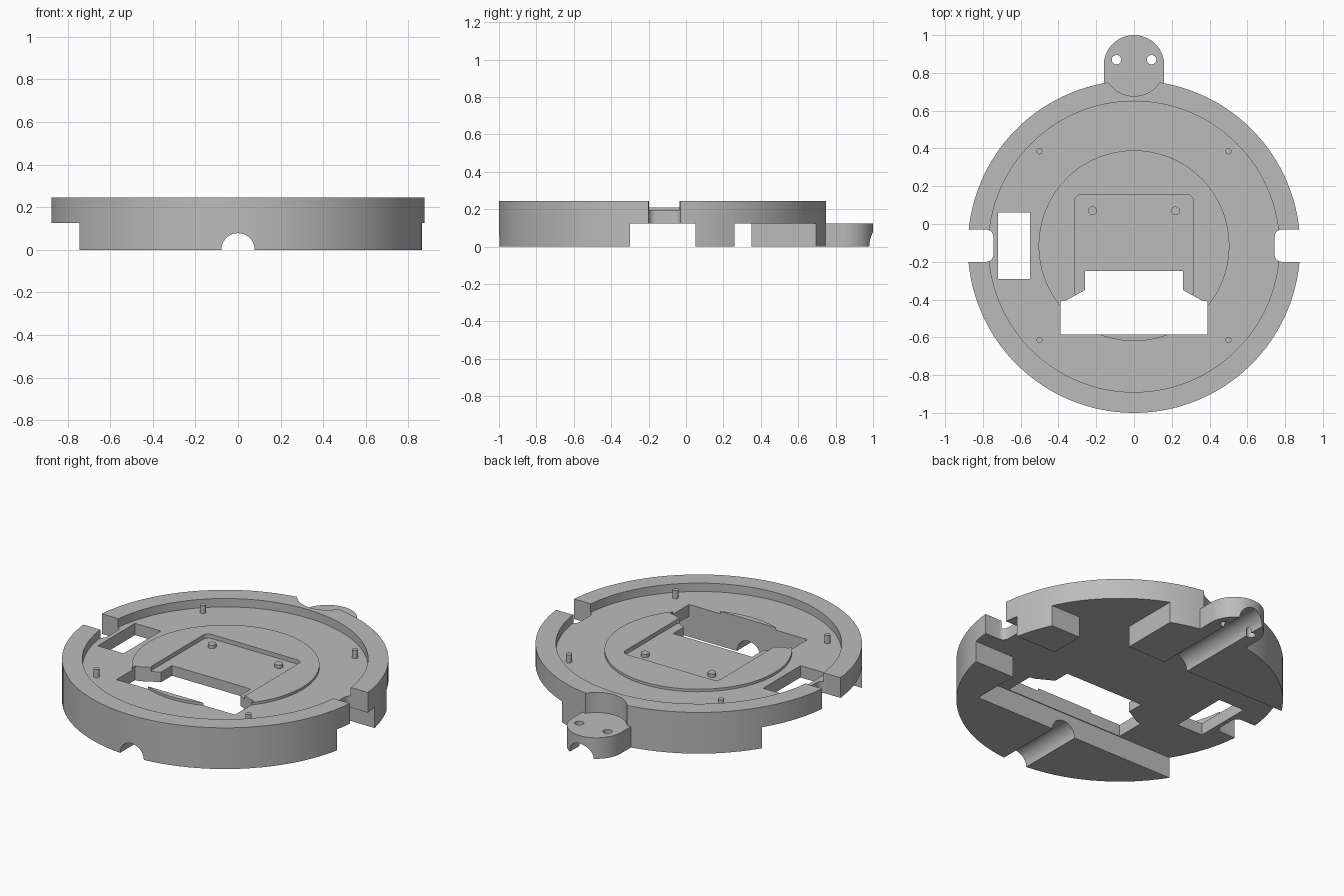
import bpy, bmesh, math

if "Cube" in bpy.data.objects:
    bpy.data.objects.remove(bpy.data.objects["Cube"], do_unlink=True)

grey = bpy.data.materials.new("plain grey")
grey.use_nodes = True
colour = (0.5, 0.5, 0.5, 1)
grey.diffuse_color = colour
grey.node_tree.nodes["Principled BSDF"].inputs["Base Color"].default_value = colour

CY = -0.12            # centre of the round housing
TOP, CEIL, FLOOR, PAD = 0.245, 0.125, 0.195, 0.21


def prism(name, outline, z0, z1):
    """Extrude a flat outline from z0 to z1."""
    bm = bmesh.new()
    face = bm.faces.new([bm.verts.new((x, y, z0)) for x, y in outline])
    ext = bmesh.ops.extrude_face_region(bm, geom=[face])["geom"]
    bmesh.ops.translate(bm, vec=(0, 0, z1 - z0),
                        verts=[v for v in ext if isinstance(v, bmesh.types.BMVert)])
    bmesh.ops.recalc_face_normals(bm, faces=bm.faces)
    me = bpy.data.meshes.new(name)
    bm.to_mesh(me)
    bm.free()
    me.materials.append(grey)
    ob = bpy.data.objects.new(name, me)
    bpy.context.collection.objects.link(ob)
    return ob


def arc(x, y, r, a0=0, a1=360, n=24):
    full = a1 - a0 == 360
    steps = [math.radians(a0 + (a1 - a0) * i / n) for i in range(n if full else n + 1)]
    return [(x + r * math.cos(a), y + r * math.sin(a)) for a in steps]


def rect(x0, x1, y0, y1, r=0):
    if not r:
        return [(x0, y0), (x1, y0), (x1, y1), (x0, y1)]
    return (arc(x0 + r, y0 + r, r, 180, 270, 6) + arc(x1 - r, y0 + r, r, 270, 360, 6)
            + arc(x1 - r, y1 - r, r, 0, 90, 6) + arc(x0 + r, y1 - r, r, 90, 180, 6))


def combine(target, tool, operation="DIFFERENCE"):
    """Apply a boolean and discard the tool."""
    mod = target.modifiers.new("bool", "BOOLEAN")
    mod.operation, mod.object, mod.solver = operation, tool, "EXACT"
    bpy.context.view_layer.objects.active = target
    bpy.ops.object.modifier_apply(modifier=mod.name)
    bpy.data.objects.remove(tool, do_unlink=True)


def smooth(ob):
    bpy.ops.object.select_all(action="DESELECT")
    ob.select_set(True)
    bpy.context.view_layer.objects.active = ob
    bpy.ops.object.shade_smooth_by_angle(angle=math.radians(30))


# Round housing with the shallow tray and the clearance above the cable tab
body = prism("round_housing", arc(0, CY, 0.88, n=128), 0, TOP)
combine(body, prism("tray", arc(0, CY, 0.77, n=128), FLOOR, 0.4))
combine(body, prism("tab_clearance", arc(0, 0.84, 0.163, n=48), CEIL, 0.4))

# Cable tab at the back
tab = [(-0.16, 0.6), (0.16, 0.6)] + arc(0, 0.84, 0.16, 0, 180, 32)
combine(body, prism("cable_tab", tab, 0, CEIL), "UNION")

# Raised central disc and its rounded pocket
combine(body, prism("central_disc", arc(0, -0.115, 0.505, n=96), 0.18, PAD), "UNION")
combine(body, prism("pocket", rect(-0.315, 0.315, -0.39, 0.155, 0.035), 0.185, 0.4))

# Hollow underside, leaving feet at the front, back and right rim
hollow = [(0.6, -0.59), (0.6, -0.3), (1, -0.3), (1, 0.05), (0.6, 0.05), (0.6, 0.26),
          (1, 0.26), (1, 1), (0.33, 1), (0.33, 0.35), (-1, 0.35), (-1, -0.59)]
combine(body, prism("hollow", hollow, -0.1, CEIL))

# Stepped centre opening
half = [(0.39, -0.585), (0.39, -0.41), (0.36, -0.405), (0.26, -0.35), (0.26, -0.25)]
opening = half + [(-x, y) for x, y in reversed(half)]
combine(body, prism("opening", opening, 0.05, 0.4))

# Side window, rim notches and screw holes
combine(body, prism("side_window", rect(-0.72, -0.55, -0.29, 0.06), -0.1, 0.4))
for s in (-1, 1):
    x0, x1 = sorted((s * 0.745, s * 1.1))
    combine(body, prism("rim_notch", rect(x0, x1, -0.2, -0.03, 0.035), -0.1, 0.4))
    combine(body, prism("screw_hole", arc(s * 0.093, 0.87, 0.025), -0.1, 0.4))

# Round cable channel along the underside
channel = prism("channel", arc(0, 0, 0.078, n=40), -1.2, 1.2)
channel.rotation_euler.x = math.pi / 2
combine(body, channel)
smooth(body)

# Locating pins and small studs
for side, s in (("right", -1), ("left", 1)):
    for end, y in (("front", -0.615), ("back", 0.385)):
        smooth(prism(f"{end}_{side}_pin", arc(s * 0.5, y, 0.016), FLOOR - 0.01, 0.243))
    smooth(prism(f"{side}_stud", arc(s * 0.22, 0.07, 0.023), 0.18, 0.205))
